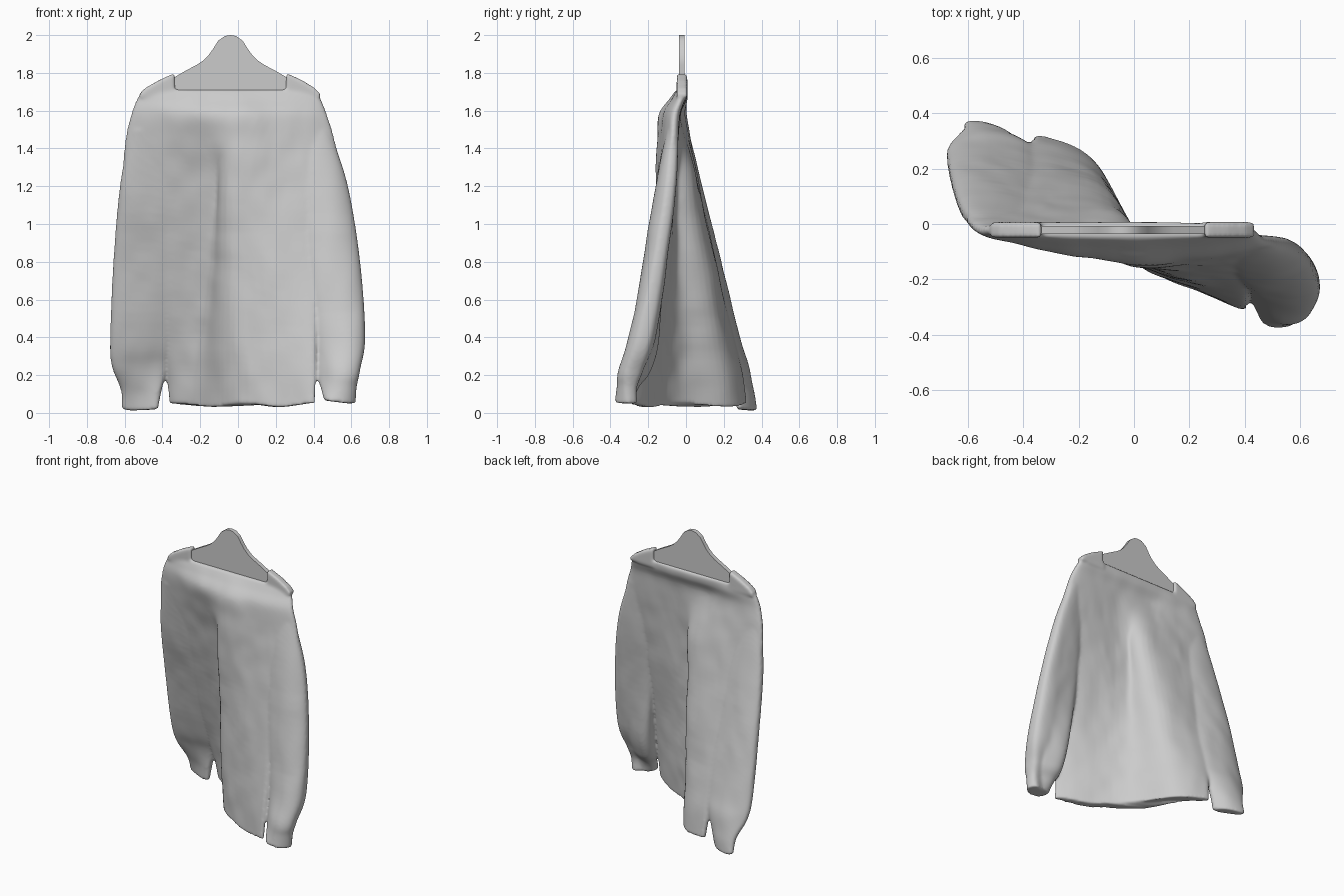
import bpy, bmesh, math
from mathutils import Vector, noise

old = bpy.data.objects.get("Cube")
if old:
    bpy.data.objects.remove(old, do_unlink=True)


def material(name, value):
    m = bpy.data.materials.new(name)
    m.use_nodes = True
    m.diffuse_color = (value, value, value, 1)
    m.node_tree.nodes["Principled BSDF"].inputs["Base Color"].default_value = m.diffuse_color
    return m


GREY = material("soft grey", 0.6)


def finish(name, bm):
    bmesh.ops.recalc_face_normals(bm, faces=bm.faces)
    mesh = bpy.data.meshes.new(name)
    bm.to_mesh(mesh)
    bm.free()
    mesh.materials.append(GREY)
    ob = bpy.data.objects.new(name, mesh)
    bpy.context.collection.objects.link(ob)
    bpy.ops.object.select_all(action='DESELECT')
    ob.select_set(True)
    bpy.context.view_layer.objects.active = ob
    bpy.ops.object.shade_smooth_by_angle(angle=math.radians(35))
    return ob


def spline(points, u):
    """Point on a smooth curve through the given points, u from 0 to 1."""
    n = len(points) - 1
    i = min(int(u * n), n - 1)
    t = u * n - i
    b, c = points[i], points[i + 1]
    a = points[i - 1] if i else b * 2 - c
    d = points[i + 2] if i + 2 <= n else c * 2 - b
    return (b * 2 + (c - a) * t + (a * 2 - b * 5 + c * 4 - d) * t * t
            + (b * 3 - a - c * 3 + d) * t ** 3) / 2


def cloth(bm, sections, around, rows, wrinkle, hem):
    """Flattened tube: each section is height, half thickness, plan centreline."""
    rings = []
    tracks = [[Vector((*pts[k], z)) for z, h, pts in sections]
              for k in range(len(sections[0][2]))]
    halves = [Vector((h, 0, 0)) for z, h, pts in sections]
    for r in range(rows + 1):
        v = r / rows
        line = [spline(t, v) for t in tracks]
        half = spline(halves, v).x
        ring = []
        for k in range(around):
            a = math.tau * k / around
            u = (1 - math.cos(a)) / 2
            p = spline(line, u)
            d = spline(line, min(u + .01, 1)) - spline(line, max(u - .01, 0))
            side = Vector((d.y, -d.x, 0)).normalized()
            s = math.sin(a)
            off = math.copysign(abs(s) ** .7, s) * half
            # soft, mostly vertical folds that fade out at the top
            fold = noise.noise(Vector((p.x * 5, off * 9, p.z * 2.2)))
            fold += .4 * noise.noise(Vector((p.x * 12, off * 9, p.z * 8)))
            p += side * (off + fold * wrinkle * min(1, v * 4) * abs(s))
            p.z += hem * math.sin(p.x * 17 + 1) * max(0, v - .85) / .15
            ring.append(bm.verts.new(p))
        rings.append(ring)
    for lo, hi in zip(rings, rings[1:]):
        for k in range(around):
            j = (k + 1) % around
            bm.faces.new((lo[k], lo[j], hi[j], hi[k]))
    bm.faces.new(rings[0])
    bm.faces.new(rings[-1][::-1])


def plate(bm, outline, y0, y1):
    """Front outline extruded through the depth into a closed solid."""
    front = [bm.verts.new((x, y0, z)) for x, z in outline]
    back = [bm.verts.new((x, y1, z)) for x, z in outline]
    bm.faces.new(front)
    bm.faces.new(back[::-1])
    for k in range(len(front)):
        bm.faces.new((front[k], front[k - 1], back[k - 1], back[k]))


sweater = bmesh.new()

# Hanging, twisted body
cloth(sweater, [
    (1.71, .03, [(-.50, -.022), (-.2, -.022), (.1, -.022), (.41, -.022)]),
    (1.66, .044, [(-.535, -.022), (-.2, -.038), (.1, -.042), (.44, -.03)]),
    (1.58, .052, [(-.565, -.02), (-.2, -.07), (.1, -.085), (.47, -.06)]),
    (1.45, .054, [(-.595, 0), (-.17, -.05), (.06, -.095), (.51, -.07)]),
    (1.25, .054, [(-.607, .03), (-.11, 0), (.02, -.1), (.545, -.1)]),
    (1.0, .054, [(-.56, .085), (-.125, .045), (.01, -.1), (.48, -.145)]),
    (.6, .05, [(-.46, .18), (-.15, .115), (.005, -.095), (.42, -.22)]),
    (.25, .046, [(-.385, .28), (-.17, .18), (.005, -.09), (.413, -.28)]),
    (.04, .04, [(-.36, .315), (-.18, .205), (0, -.08), (.407, -.305)]),
], 88, 64, .015, .012)

# Right sleeve, from outer edge to inner edge
cloth(sweater, [
    (1.5, .03, [(-.57, -.01), (-.5, -.02), (-.4, -.03)]),
    (1.2, .046, [(-.625, .045), (-.5, .04), (-.32, .02)]),
    (.8, .048, [(-.66, .14), (-.52, .135), (-.32, .11)]),
    (.4, .046, [(-.677, .23), (-.53, .235), (-.34, .22)]),
    (.25, .042, [(-.669, .275), (-.53, .285), (-.37, .27)]),
    (.12, .035, [(-.62, .335), (-.51, .315), (-.405, .275)]),
    (.02, .027, [(-.615, .365), (-.52, .33), (-.425, .275)]),
], 40, 48, .01, .01)

# Left sleeve, from outer edge to inner edge
cloth(sweater, [
    (1.5, .03, [(.485, -.06), (.43, -.07), (.34, -.08)]),
    (1.2, .05, [(.58, -.08), (.48, -.11), (.34, -.12)]),
    (.8, .06, [(.645, -.14), (.53, -.165), (.36, -.16)]),
    (.4, .075, [(.673, -.22), (.55, -.23), (.40, -.18)]),
    (.22, .07, [(.64, -.265), (.55, -.29), (.42, -.215)]),
    (.14, .055, [(.625, -.285), (.54, -.315), (.44, -.275)]),
    (.06, .055, [(.615, -.28), (.535, -.325), (.455, -.325)]),
], 40, 48, .01, .01)

# Cloth wrapped over the hanger on each shoulder
CENTRE = -.04
for side, reach in ((-1, .01), (1, .005)):
    half = [(.292, 1.67), (.295, 1.795), (.315, 1.79), (.38, 1.76), (.44 + reach, 1.72),
            (.47 + reach, 1.69), (.47 + reach, 1.67)]
    plate(sweater, [(CENTRE + side * x, z) for x, z in half], -.049, .007)

# Fuse the cloth into one skin and soften the joins
ob = finish("sweater", sweater)
remesh = ob.modifiers.new("fuse", 'REMESH')
remesh.mode = 'VOXEL'
remesh.voxel_size = .009
remesh.use_smooth_shade = True
soften = ob.modifiers.new("soften", 'SMOOTH')
soften.factor = .5
soften.iterations = 7

# Bell-shaped hanger
half = [(.03, 1.995), (.065, 1.97), (.09, 1.93), (.115, 1.895), (.145, 1.865),
        (.18, 1.842), (.24, 1.81), (.3, 1.775), (.42, 1.71), (.42, 1.69)]
outline = [(CENTRE, 2.0)] + [(CENTRE + x, z) for x, z in half]
outline += [(CENTRE - x, z) for x, z in reversed(half)]
hanger = bmesh.new()
plate(hanger, outline, -.037, -.008)
finish("hanger", hanger)
